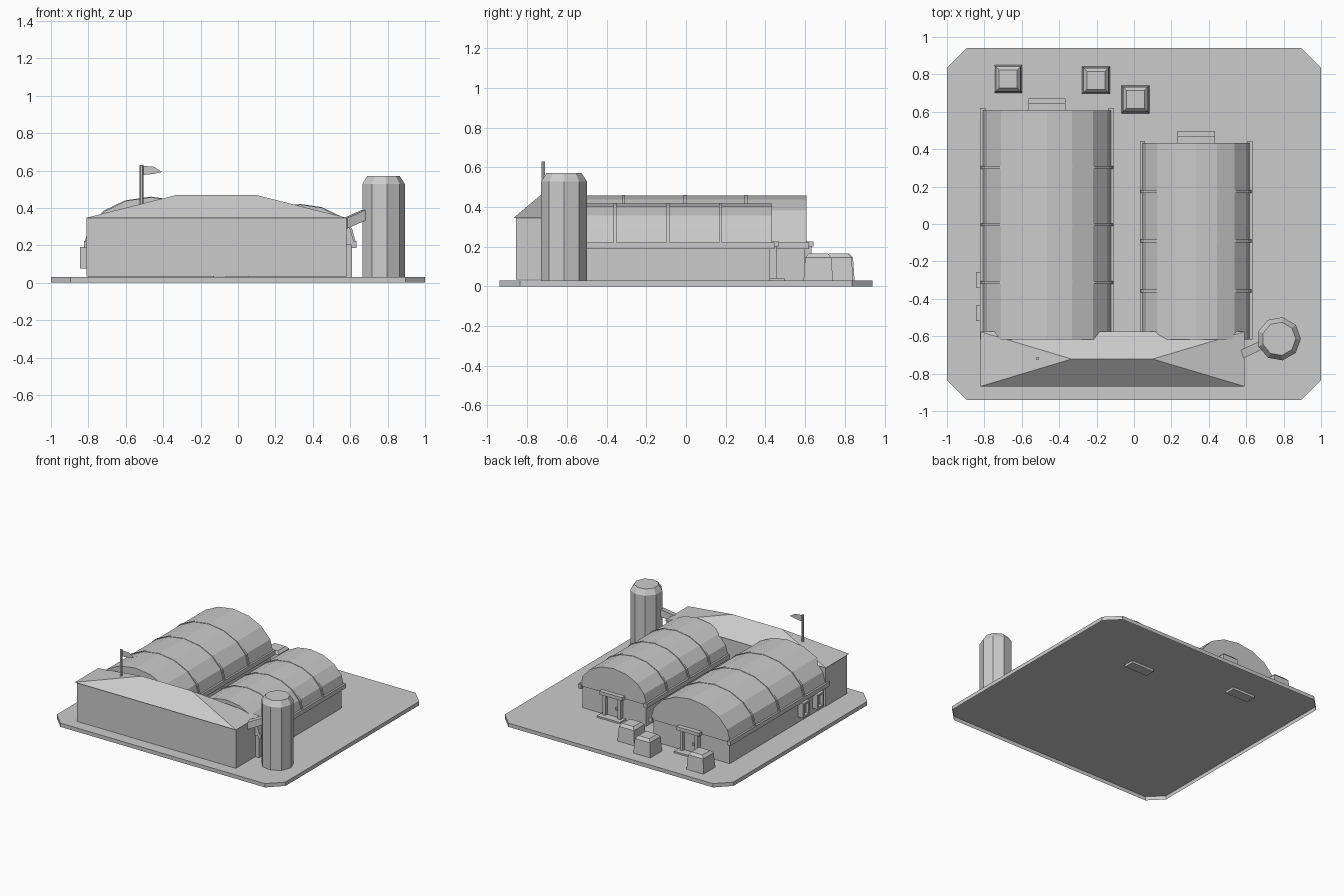
import bpy, bmesh, math
from mathutils import Vector

if "Cube" in bpy.data.objects:
    bpy.data.objects.remove(bpy.data.objects["Cube"], do_unlink=True)

grey = bpy.data.materials.new("plain grey")
grey.use_nodes = True
colour = (0.6, 0.6, 0.6, 1)
grey.diffuse_color = colour
grey.node_tree.nodes["Principled BSDF"].inputs["Base Color"].default_value = colour

GROUND = 0.03


def finish(name, bm):
    bmesh.ops.recalc_face_normals(bm, faces=bm.faces)
    mesh = bpy.data.meshes.new(name)
    bm.to_mesh(mesh)
    bm.free()
    mesh.materials.append(grey)
    obj = bpy.data.objects.new(name, mesh)
    bpy.context.collection.objects.link(obj)
    return obj


def loft(name, rings, floor=True):
    """Skin rings of equal length, cap the last and, unless open, the first."""
    bm = bmesh.new()
    loops = [[bm.verts.new(p) for p in ring] for ring in rings]
    n = len(loops[0])
    for a, b in zip(loops, loops[1:]):
        for i in range(n):
            j = (i + 1) % n
            bm.faces.new((a[i], a[j], b[j], b[i]))
    if floor:
        bm.faces.new(loops[0][::-1])
    bm.faces.new(loops[-1])
    return finish(name, bm)


def along_y(name, profile, y0, y1):
    return loft(name, [[(x, y, z) for x, z in profile] for y in (y0, y1)])


def rect(x0, x1, y0, y1, z):
    return [(x0, y0, z), (x1, y0, z), (x1, y1, z), (x0, y1, z)]


def box(name, x0, x1, y0, y1, z0, z1):
    return loft(name, [rect(x0, x1, y0, y1, z) for z in (z0, z1)])


def circle(cx, cy, r, z, n):
    return [(cx + r * math.cos(math.tau * i / n),
             cy + r * math.sin(math.tau * i / n), z) for i in range(n)]


def arch(cx, a, b, base):
    """Half ellipse in eight straight pieces."""
    return [(cx + a * math.cos(math.pi * i / 8),
             base + b * math.sin(math.pi * i / 8)) for i in range(9)]


# Ground slab with cut corners, hollow underneath
edge, cut = 0.94, 0.105
outline = [(-1, cut - edge), (cut - 1, -edge), (1 - cut, -edge), (1, cut - edge),
           (1, edge - cut), (1 - cut, edge), (cut - 1, edge), (-1, edge - cut)]
loft("ground_slab", [[(x, y, z) for x, y in outline] for z in (0, GROUND)], floor=False)

# Front hall with hipped roof
box("hall_walls", -0.81, 0.58, -0.855, -0.585, GROUND + 0.004, 0.345)
bm = bmesh.new()
eave = [bm.verts.new(p) for p in rect(-0.82, 0.59, -0.868, -0.576, 0.345)]
west, east = bm.verts.new((-0.334, -0.722, 0.468)), bm.verts.new((0.1, -0.722, 0.468))
for face in ((eave[0], eave[1], east, west), (eave[1], eave[2], east),
             (eave[2], eave[3], west, east), (eave[3], eave[0], west), eave[::-1]):
    bm.faces.new(face)
finish("hall_roof", bm)


# Back doorway with frame, lintel, knob and step
def doorway(side, cx, y):
    name = side + "_door_"
    box(name + "panel", cx - 0.055, cx + 0.055, y - 0.02, y + 0.012, GROUND, 0.2)
    for tag, s in (("east", 1), ("west", -1)):
        x = cx + s * 0.065
        box(name + "post_" + tag, x - 0.012, x + 0.012, y - 0.02, y + 0.035, GROUND, 0.2)
    box(name + "lintel", cx - 0.1, cx + 0.1, y - 0.02, y + 0.047, 0.2, 0.227)
    box(name + "step", cx - 0.1, cx + 0.1, y - 0.005, y + 0.075, 0.012, 0.042)
    box(name + "knob", cx - 0.045, cx - 0.027, y, y + 0.03, 0.105, 0.123)


# Vaulted barns: walls, roof, ribs, gutters, doorway
def barn(side, cx, half, crest, end, ribs):
    base, start = 0.205, -0.617
    wall = half - 0.018
    box(side + "_barn_walls", cx - wall, cx + wall, start + 0.01, end - 0.012, GROUND, 0.22)
    along_y(side + "_barn_roof", arch(cx, half - 0.004, crest - base, base), start, end)
    for i, y in enumerate(ribs):
        along_y(f"{side}_barn_rib_{i + 1}", arch(cx, half + 0.006, crest + 0.003 - base, base),
                y - 0.008, y + 0.008)
    for tag, s in (("east", 1), ("west", -1)):
        x = cx + s * (half - 0.008)
        box(f"{side}_barn_gutter_{tag}", x - 0.014, x + 0.014, start, end + 0.012, 0.187, 0.222)
    doorway(side, cx, end - 0.012)


barn("right", -0.465, 0.352, 0.457, 0.608, (-0.314, -0.004, 0.302))
barn("left", 0.332, 0.295, 0.418, 0.433, (-0.358, -0.091, 0.173))

# Framed windows on the outer barn wall
for i, y in enumerate((-0.298, -0.478)):
    name = f"window_{i + 1}_"
    low, high, w, bar = 0.075, 0.19, 0.041, 0.014
    box(name + "pane", -0.82, -0.78, y - w, y + w, low, high)
    for tag, s in (("back", 1), ("front", -1)):
        yc = y + s * (w - bar / 2)
        box(name + "jamb_" + tag, -0.845, -0.78, yc - bar / 2, yc + bar / 2, low, high)
    box(name + "sill", -0.845, -0.78, y - w, y + w, low, low + bar)
    box(name + "head", -0.845, -0.78, y - w, y + w, high - bar, high)

# Nine-sided silo with bevelled cap
loft("silo", [circle(0.775, -0.614, r, z, 9)
              for r, z in ((0.117, GROUND), (0.117, 0.528), (0.09, 0.57))])

# Sloping chute from silo to hall
a, b = Vector((0.575, -0.697, 0.318)), Vector((0.71, -0.634, 0.378))
across = (b - a).cross(Vector((0, 0, 1))).normalized() * 0.023
rise = Vector((0, 0, 0.028))
loft("chute", [[p - across - rise, p + across - rise, p + across + rise, p - across + rise]
               for p in (a, b)])

# Pennant on a pole
loft("flag_pole", [circle(-0.516, -0.719, 0.01, z, 6) for z in (0.4, 0.63)])
bm = bmesh.new()
bm.faces.new([bm.verts.new((x, -0.719, z)) for x, z in
              ((-0.51, 0.575), (-0.445, 0.583), (-0.405, 0.592), (-0.45, 0.62), (-0.51, 0.625))])
finish("flag", bm)

# Tapered crates with bevelled lids
for i, (x, y) in enumerate(((-0.673, 0.775), (-0.203, 0.768), (0.008, 0.666))):
    loft(f"crate_{i + 1}", [rect(x - h, x + h, y - h, y + h, z) for h, z in
                            ((0.074, GROUND), (0.066, 0.145), (0.048, 0.165))])
